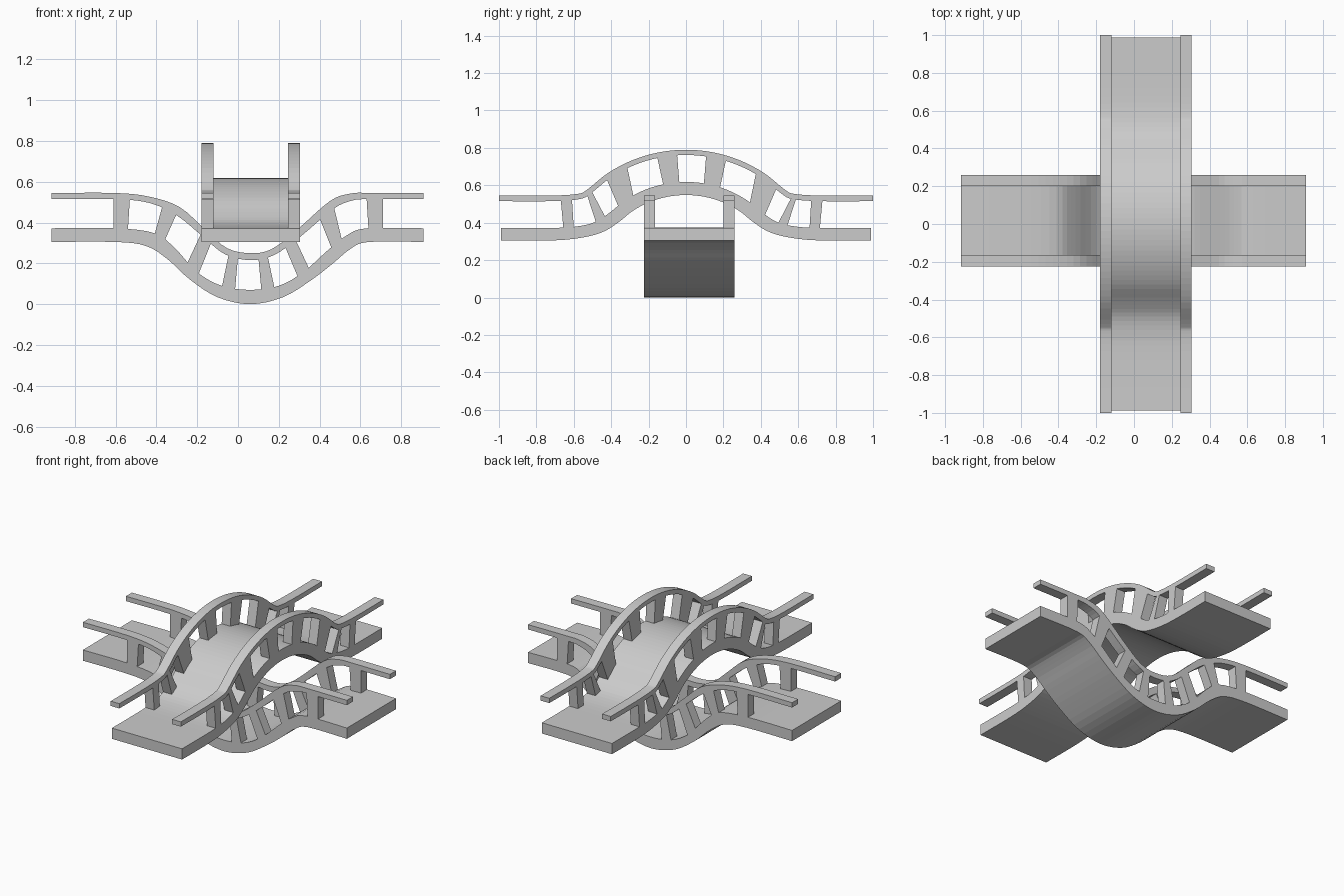
import bpy, math

if "Cube" in bpy.data.objects:
    bpy.data.objects.remove(bpy.data.objects["Cube"])

grey = bpy.data.materials.new("light grey")
grey.diffuse_color = (0.6, 0.6, 0.6, 1)
grey.use_nodes = True
grey.node_tree.nodes["Principled BSDF"].inputs["Base Color"].default_value = grey.diffuse_color


def smooth(rows, steps=4):
    """Catmull-Rom through rows of (u_top, z_top, u_bottom, z_bottom)."""
    r = [rows[0]] + rows + [rows[-1]]
    out = []
    for i in range(1, len(r) - 2):
        for s in range(steps):
            t = s / steps
            out.append(tuple(
                0.5 * (2 * b + (c - a) * t + (2 * a - 5 * b + 4 * c - d) * t * t
                       + (3 * b - a - 3 * c + d) * t ** 3)
                for a, b, c, d in zip(*r[i - 1:i + 3])))
    return out + [rows[-1]]


def prism(name, rows, w0, w1, along):
    """Sweep a strip profile across the width from w0 to w1."""
    verts, faces = [], []
    for ut, zt, ub, zb in rows:
        for w, u, z in ((w0, ut, zt), (w1, ut, zt), (w1, ub, zb), (w0, ub, zb)):
            verts.append((u, w, z) if along == "x" else (w, u, z))
    n = len(rows)
    for i in range(n - 1):
        for k in range(4):
            a, b = 4 * i + k, 4 * i + (k + 1) % 4
            faces.append((a, b, b + 4, a + 4) if along == "x" else (b, a, a + 4, b + 4))
    ends = [(3, 2, 1, 0), tuple(4 * n - 4 + k for k in range(4))]
    faces += ends if along == "x" else [f[::-1] for f in ends]
    me = bpy.data.meshes.new(name)
    me.from_pydata(verts, [], faces)
    me.materials.append(grey)
    me.validate()
    ob = bpy.data.objects.new(name, me)
    bpy.context.collection.objects.link(ob)


def height(rows, u, k):
    """Height of the top (k=0) or bottom (k=2) edge at position u."""
    for p, q in zip(rows, rows[1:]):
        if p[k] <= u <= q[k]:
            return p[k + 1] + (q[k + 1] - p[k + 1]) * (u - p[k]) / max(q[k] - p[k], 1e-6)
    return rows[-1][k + 1]


def bridge(name, along, deck, rail, posts, mirror, w0, w1, thick=0.06):
    deck, rail = smooth(deck), smooth(rail)
    prism(name + "_deck", deck, w0, w1, along)
    both = posts + [(mirror - b, mirror - a, mirror - d, mirror - c) for a, b, c, d in posts]
    for side, a, b in (("low", w0, w0 + thick), ("high", w1 - thick, w1)):
        prism(f"{name}_rail_{side}", rail, a, b, along)
        # posts fan between the deck and the rail, sunk slightly into both
        for i, (r0, r1, d0, d1) in enumerate(both):
            rows = [(r, height(rail, r, 2) + 0.01, d, height(deck, d, 0) - 0.01)
                    for r, d in ((r0, d0), (r1, d1))]
            prism(f"{name}_post_{side}_{i + 1}", rows, a, b, along)


def flip(rows):
    return [(-a, b, -c, d) for a, b, c, d in reversed(rows)]


def arch(flare, r_top, r_bottom, zc=0.028):
    """Flared ends joined by a concentric arc."""
    arc = []
    for i in range(-4, 5):
        t = math.radians(11 * i)
        s, c = math.sin(t), math.cos(t)
        arc.append((r_top * s, zc + r_top * c, r_bottom * s, zc + r_bottom * c))
    return flare + arc + flip(flare)


# Arched bridge, running front to back
arch_deck = arch([(-0.988, 0.372, -0.988, 0.305), (-0.72, 0.372, -0.72, 0.305),
                  (-0.59, 0.379, -0.57, 0.318), (-0.49, 0.402, -0.45, 0.348)], 0.59, 0.52)
arch_rail = arch([(-1, 0.545, -1, 0.515), (-0.72, 0.545, -0.72, 0.515),
                  (-0.58, 0.554, -0.57, 0.526)], 0.762, 0.734)
bridge("arched_bridge", "y", arch_deck, arch_rail,
       [(-0.67, -0.61, -0.655, -0.60), (-0.53, -0.505, -0.48, -0.43),
        (-0.425, -0.315, -0.36, -0.28), (-0.155, -0.048, -0.12, -0.035)],
       0.06, -0.18, 0.305)

# Dipped bridge, running left to right underneath
dip_deck = [(-0.915, 0.372, -0.915, 0.305), (-0.60, 0.372, -0.60, 0.305),
            (-0.41, 0.348, -0.45, 0.285), (-0.31, 0.275, -0.345, 0.22),
            (-0.20, 0.157, -0.235, 0.12), (-0.08, 0.09, -0.10, 0.034),
            (0.06, 0.07, 0.06, 0.0),
            (0.20, 0.09, 0.22, 0.034), (0.32, 0.157, 0.355, 0.115),
            (0.43, 0.255, 0.46, 0.195), (0.53, 0.335, 0.55, 0.27),
            (0.63, 0.372, 0.64, 0.305), (0.91, 0.372, 0.91, 0.305)]
dip_rail = [(-0.915, 0.545, -0.915, 0.515), (-0.60, 0.545, -0.60, 0.515),
            (-0.43, 0.526, -0.43, 0.495), (-0.285, 0.475, -0.30, 0.435),
            (-0.16, 0.365, -0.18, 0.338), (-0.055, 0.275, -0.065, 0.245),
            (0.06, 0.25, 0.06, 0.216),
            (0.165, 0.27, 0.175, 0.24), (0.29, 0.365, 0.305, 0.33),
            (0.45, 0.505, 0.466, 0.466), (0.55, 0.542, 0.56, 0.508),
            (0.65, 0.546, 0.65, 0.515), (0.91, 0.545, 0.91, 0.515)]
bridge("dipped_bridge", "x", dip_deck, dip_rail,
       [(-0.61, -0.53, -0.61, -0.54), (-0.37, -0.30, -0.41, -0.36),
        (-0.18, -0.13, -0.25, -0.195), (-0.045, 0.0, -0.08, -0.015)],
       0.10, -0.225, 0.26)
